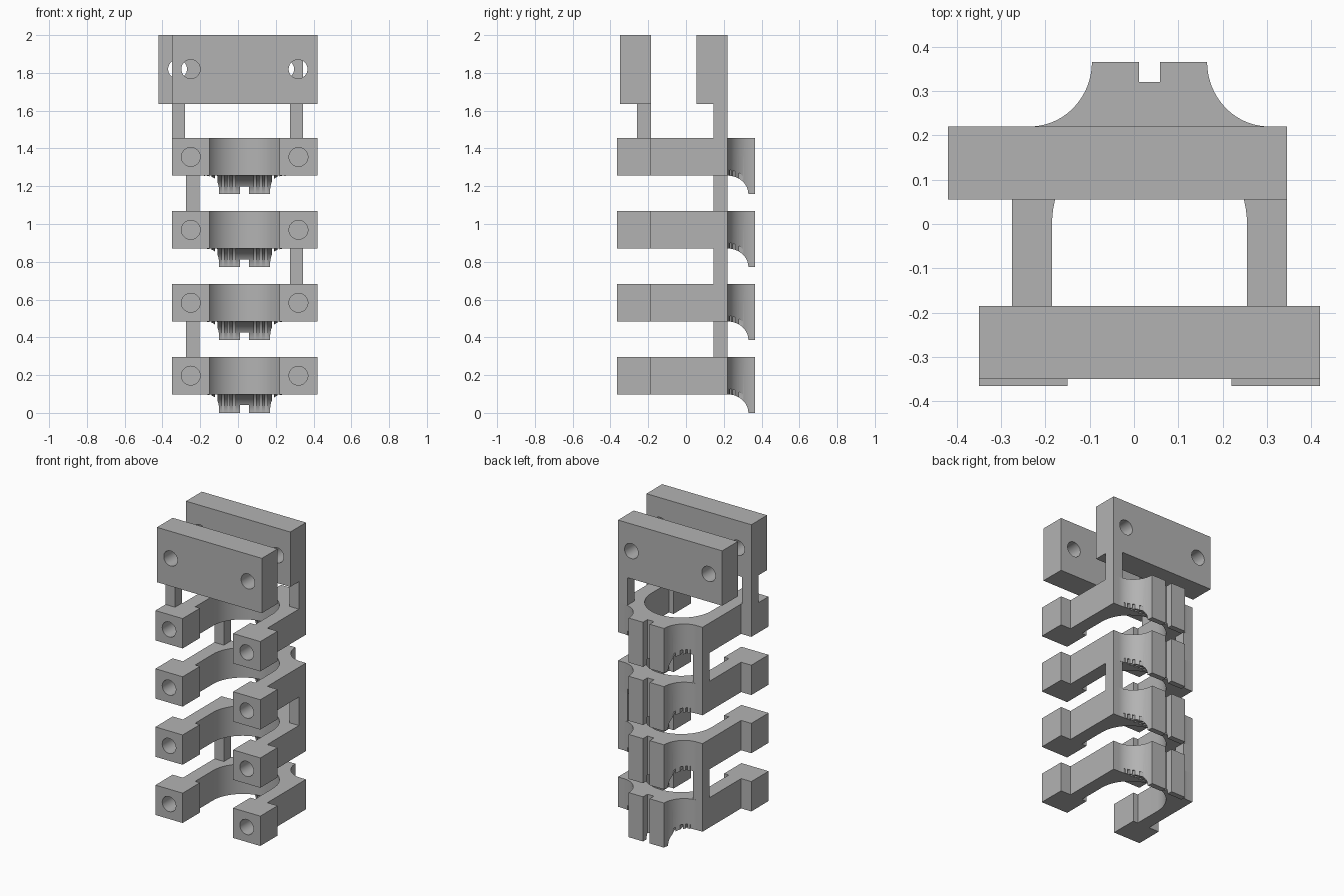
import bpy, bmesh, math
from mathutils import Vector

if "Cube" in bpy.data.objects:
    bpy.data.objects.remove(bpy.data.objects["Cube"])

CX = 0.035            # symmetry axis of the clamps
PITCH = 0.386         # spacing between clamps

grey = bpy.data.materials.new("plain grey")
grey.diffuse_color = (0.45, 0.45, 0.45, 1)
grey.use_nodes = True
grey.node_tree.nodes["Principled BSDF"].inputs["Base Color"].default_value = grey.diffuse_color


def prism(name, pts, depth):
    """Extrude a closed loop of 3D points along the vector depth."""
    bm = bmesh.new()
    face = bm.faces.new([bm.verts.new(p) for p in pts])
    ext = bmesh.ops.extrude_face_region(bm, geom=[face])
    moved = [v for v in ext["geom"] if isinstance(v, bmesh.types.BMVert)]
    bmesh.ops.translate(bm, vec=Vector(depth), verts=moved)
    bmesh.ops.recalc_face_normals(bm, faces=bm.faces)
    me = bpy.data.meshes.new(name)
    bm.to_mesh(me)
    bm.free()
    ob = bpy.data.objects.new(name, me)
    bpy.context.collection.objects.link(ob)
    me.materials.append(grey)
    return ob


def box(name, x0, x1, y0, y1, z0, z1):
    return prism(name, [(x0, y0, z0), (x1, y0, z0), (x1, y1, z0), (x0, y1, z0)], (0, 0, z1 - z0))


def hole(x, z, y0, y1, r=0.05, n=32):
    ring = [(x + r * math.cos(2 * math.pi * i / n), y0, z + r * math.sin(2 * math.pi * i / n))
            for i in range(n)]
    return prism("hole_cutter", ring, (0, y1 - y0, 0))


def cut(ob, cutters):
    """Subtract every cutter, then discard them."""
    for c in cutters:
        mod = ob.modifiers.new("cut", "BOOLEAN")
        mod.operation = "DIFFERENCE"
        mod.solver = "EXACT"
        mod.object = c
    dg = bpy.context.evaluated_depsgraph_get()
    me = bpy.data.meshes.new_from_object(ob.evaluated_get(dg))
    ob.modifiers.clear()
    ob.data = me
    for c in cutters:
        bpy.data.objects.remove(c)


def smooth(ob):
    bpy.ops.object.select_all(action="DESELECT")
    ob.select_set(True)
    bpy.context.view_layer.objects.active = ob
    bpy.ops.object.shade_smooth_by_angle(angle=math.radians(25))


def underside(x0, x1, lift, y_start):
    """Cutter below the clamp, rounded down into the rear lip."""
    n = 14
    pts = [(x0, y_start, -0.1), (x0, y_start, 0.098 + lift)]
    if y_start < 0.2:
        pts.append((x0, 0.22, 0.098 + lift))
    for i in range(1, n + 1):
        a = math.pi / 2 * (1 - i / n)
        pts.append((x0, 0.22 + 0.11 * math.cos(a), lift + 0.098 * math.sin(a)))
    pts.append((x0, 0.33, -0.1))
    return prism("underside_cutter", pts, (x1 - x0, 0, 0))


# Clamp outline: right half from the bore round to the rear groove, then mirrored
N = 20
half = [(0.22 * math.sin(i * math.pi / 2 / N), 0.22 * math.cos(i * math.pi / 2 / N))
        for i in range(1, N + 1)]
half += [(0.22, -0.185), (0.185, -0.185), (0.185, -0.366), (0.385, -0.366),
         (0.385, -0.185), (0.31, -0.185), (0.31, 0.22)]
for i in range(N + 1):                       # concave flank of the rear tenon
    a = i * math.pi / 2 / N
    half.append((0.27 - 0.14 * math.sin(a), 0.366 - 0.146 * math.cos(a)))
half += [(0.024, 0.366), (0.024, 0.32)]
outline = [(0, 0.22)] + half + [(-x, y) for x, y in reversed(half)]

# Four stacked clamps
first = prism("clamp_1", [(CX + x, y, 0) for x, y in outline], (0, 0, 0.296))
cutters = [underside(-0.6, 0.6, 0, -0.5)]
for off in (0.055, 0.085, 0.115, 0.15, 0.18, 0.205, 0.23):   # thin slots under the lip
    for s in (-1, 1):
        x = CX + s * off
        cutters.append(underside(x - 0.006, x + 0.006, 0.03, 0.223))
for s in (-1, 1):                            # blind bolt holes
    cutters.append(hole(CX + s * 0.285, 0.197, -0.5, -0.25))
cut(first, cutters)
smooth(first)
for k in range(1, 4):
    ob = first.copy()
    ob.name = f"clamp_{k + 1}"
    ob.location.z = k * PITCH
    bpy.context.collection.objects.link(ob)

# Top mounting plates, each with two through holes
front = box("front_plate", -0.35, 0.42, -0.35, -0.185, 1.636, 2.0)
cut(front, [hole(x, 1.82, -0.5, 0) for x in (-0.25, 0.318)])
smooth(front)
back = box("back_plate", -0.42, 0.345, 0.055, 0.22, 1.636, 2.0)
cut(back, [hole(x, 1.82, 0, 0.4) for x in (-0.32, 0.247)])
smooth(back)

# Posts joining the clamps, alternating sides
for k in range(3):
    x0 = -0.275 if k % 2 == 0 else 0.275
    box(f"post_{k + 1}", x0, x0 + 0.07, 0.145, 0.22, 0.296 + k * PITCH, 0.098 + (k + 1) * PITCH)
box("front_plate_post", -0.35, -0.28, -0.26, -0.185, 1.454, 1.636)
box("back_plate_post", 0.275, 0.345, 0.145, 0.22, 1.454, 1.636)
